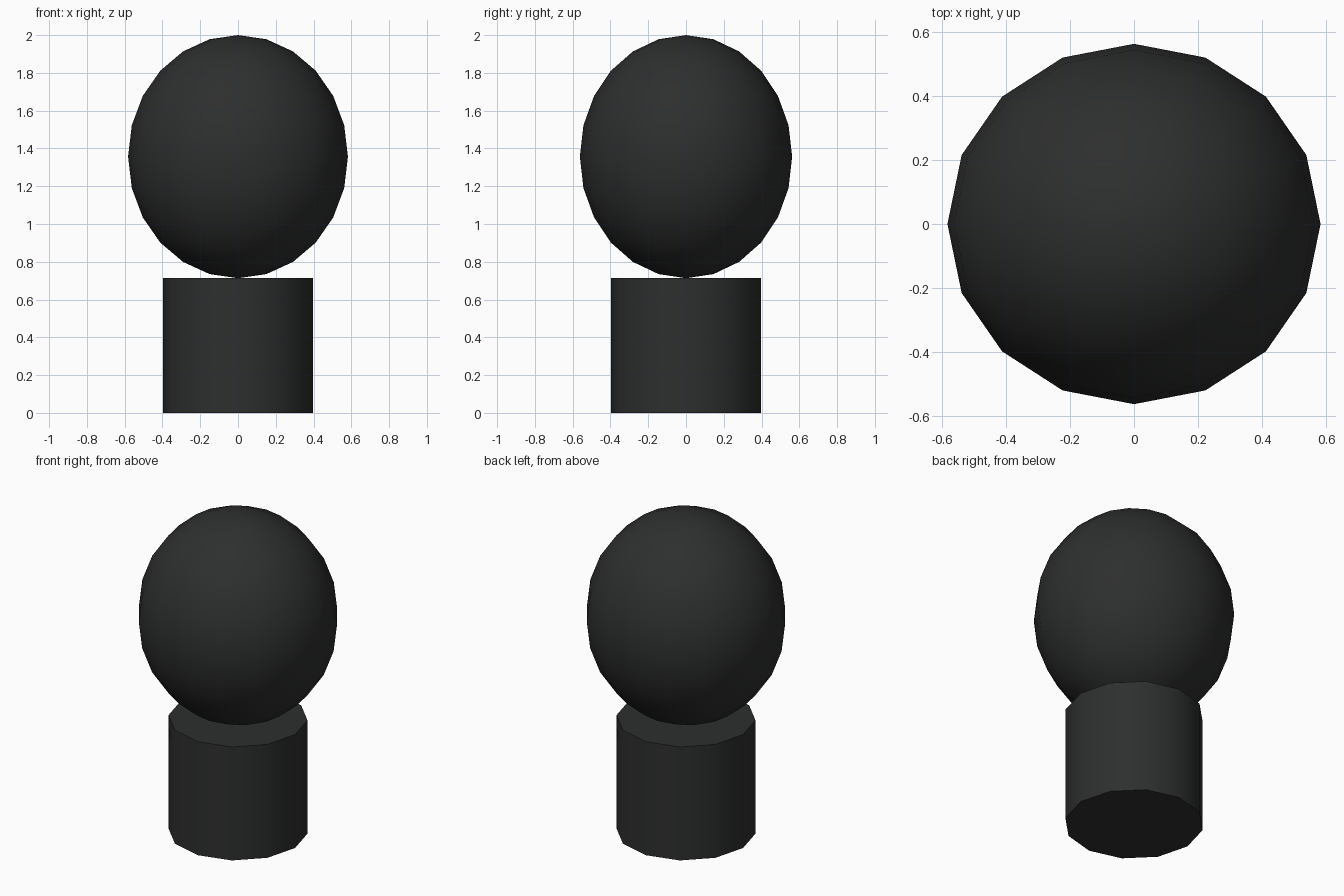
import bpy
import math

if "Cube" in bpy.data.objects:
    bpy.data.objects.remove(bpy.data.objects["Cube"])

BASE_H = 0.713
RZ = (2.0 - BASE_H) / 2

mat = bpy.data.materials.new("dark_grey")
mat.diffuse_color = (0.026, 0.028, 0.027, 1)
mat.use_nodes = True
mat.node_tree.nodes["Principled BSDF"].inputs["Base Color"].default_value = mat.diffuse_color


def finish(name):
    ob = bpy.context.object
    ob.name = name
    ob.data.materials.append(mat)
    bpy.ops.object.transform_apply(location=False, rotation=False, scale=True)
    bpy.ops.object.shade_smooth_by_angle(angle=math.radians(40))


# Twelve-sided pedestal
bpy.ops.mesh.primitive_cylinder_add(vertices=12, radius=0.397, depth=BASE_H,
                                    location=(0, 0, BASE_H / 2))
finish("base")

# Egg-shaped bulb resting on the pedestal
bpy.ops.mesh.primitive_uv_sphere_add(segments=16, ring_count=12, radius=1,
                                     location=(0, 0, BASE_H + RZ))
bpy.context.object.scale = (0.582, 0.562, RZ)
finish("bulb")
